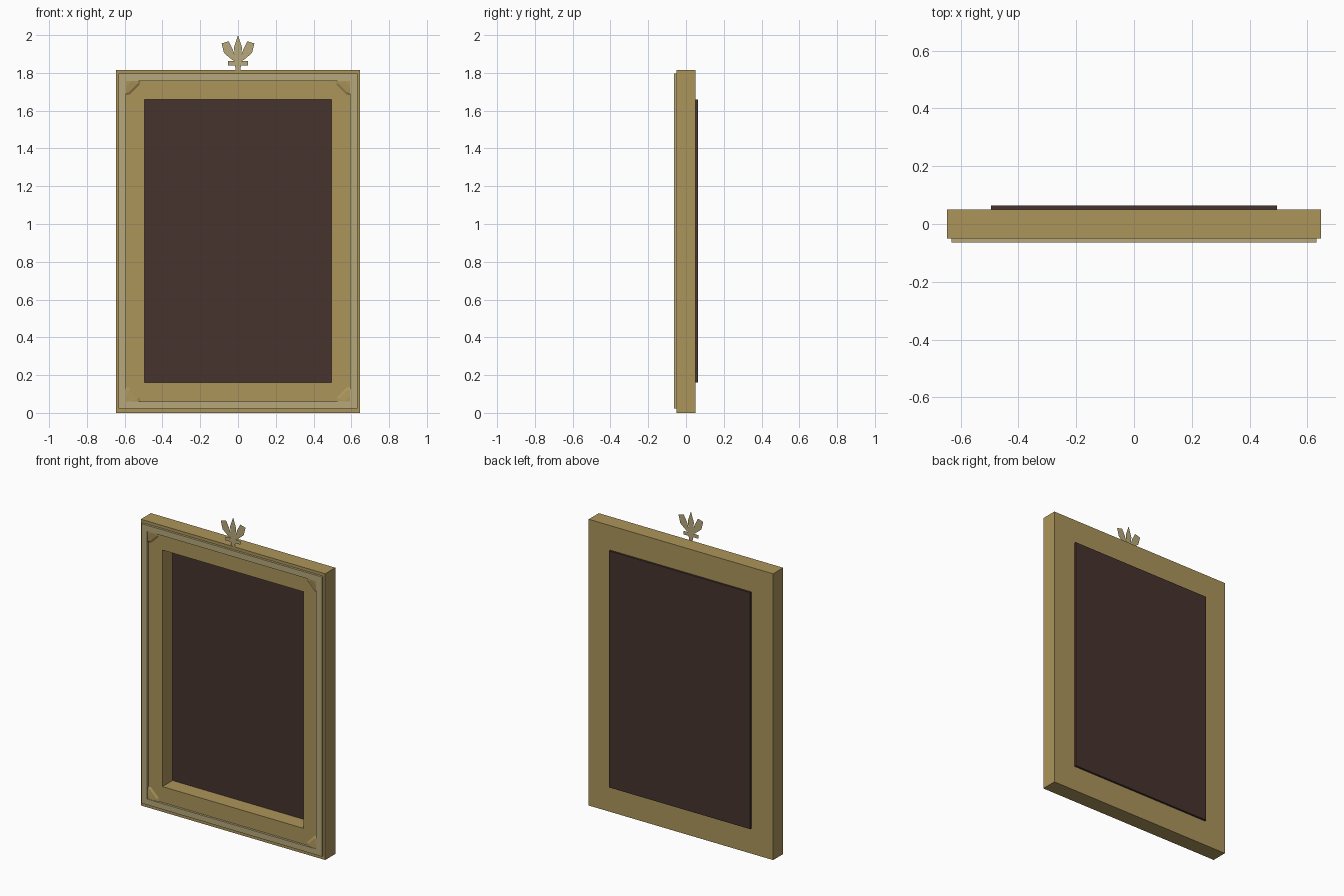
import bpy, bmesh, math
from mathutils import Matrix, Vector

if "Cube" in bpy.data.objects:
    bpy.data.objects.remove(bpy.data.objects["Cube"])


def material(name, rgb):
    """Flat colour from 0-255 display values."""
    m = bpy.data.materials.new(name)
    lin = [((c / 255 + 0.055) / 1.055) ** 2.4 for c in rgb]
    m.diffuse_color = (*lin, 1)
    m.use_nodes = True
    m.node_tree.nodes["Principled BSDF"].inputs["Base Color"].default_value = m.diffuse_color
    return m


GOLD = material("antique gold", (172, 149, 91))
PALE = material("pale brass", (183, 169, 124))
DARK = material("dark brown", (70, 51, 45))


def add_object(name, bm, mat):
    bmesh.ops.recalc_face_normals(bm, faces=bm.faces)
    me = bpy.data.meshes.new(name)
    bm.to_mesh(me)
    bm.free()
    me.materials.append(mat)
    ob = bpy.data.objects.new(name, me)
    bpy.context.collection.objects.link(ob)
    return ob


def ring(name, outer, inner, y0, y1, mat):
    """Rectangular border; outer and inner are (half width, bottom, top)."""
    bm = bmesh.new()
    loops = []
    for (w, b, t), y in ((outer, y0), (outer, y1), (inner, y1), (inner, y0)):
        loops.append([bm.verts.new((x, y, z))
                      for x, z in ((-w, b), (w, b), (w, t), (-w, t))])
    for k in range(4):
        a, b = loops[k], loops[(k + 1) % 4]
        for i in range(4):
            j = (i + 1) % 4
            bm.faces.new((a[i], a[j], b[j], b[i]))
    return add_object(name, bm, mat)


# Frame body and raised front trim
ring("frame", (0.647, 0.0, 1.815), (0.495, 0.16, 1.66), -0.05, 0.051, GOLD)
ring("front_trim", (0.632, 0.023, 1.796), (0.593, 0.06, 1.758), -0.0635, -0.05, PALE)

# Backing panel
bm = bmesh.new()
bmesh.ops.create_cube(bm, size=1, matrix=Matrix.Translation((0, 0.0572, 0.91))
                      @ Matrix.Diagonal((0.99, 0.0126, 1.5, 1)))
add_object("back_panel", bm, DARK)

# Faceted quarter domes tucked into the trim corners
RINGS = ((0.097, -0.05), (0.085, -0.057), (0.05, -0.0615))
for sx, side in ((-1, "left"), (1, "right")):
    for top, level in ((0, "lower"), (1, "upper")):
        cx, cz = sx * 0.61, 1.775 if top else 0.043
        sz = -1 if top else 1
        bm = bmesh.new()
        rows = []
        for r, y in RINGS:
            row = [(0, 0)] if r == 0 else [
                (r * math.cos(a), r * math.sin(a))
                for a in (math.pi / 8 * k for k in (0, 1, 3, 4))]
            rows.append([bm.verts.new((cx - sx * u, y, cz + sz * v)) for u, v in row])
        for a, b in zip(rows, rows[1:]):
            for i in range(3):
                bm.faces.new((a[i], a[i + 1], b[i + 1], b[i]))
        tip = bm.verts.new((cx, -0.0625, cz))
        for i in range(3):
            bm.faces.new((rows[-1][i], rows[-1][i + 1], tip))
        add_object(f"{level}_{side}_corner_boss", bm, GOLD)

# Flat crest: spike, mirrored petals, crossbar and stem
SPIKE = [(0, 2.0), (0.021, 1.935), (0.017, 1.89), (0.008, 1.86),
         (-0.008, 1.86), (-0.017, 1.89), (-0.021, 1.935)]
PETAL = [(0.006, 1.86), (0.028, 1.925), (0.05, 1.967), (0.087, 1.956), (0.074, 1.905), (0.03, 1.868)]
BAR = [(-0.052, 1.84), (0.052, 1.84), (0.052, 1.863), (-0.052, 1.863)]
STEM = [(-0.012, 1.815), (0.012, 1.815), (0.016, 1.84), (-0.016, 1.84)]
bm = bmesh.new()
for shape in (SPIKE, PETAL, [(-x, z) for x, z in reversed(PETAL)], BAR, STEM):
    bm.faces.new([bm.verts.new((x, -0.049, z)) for x, z in shape])
add_object("crest", bm, PALE)
